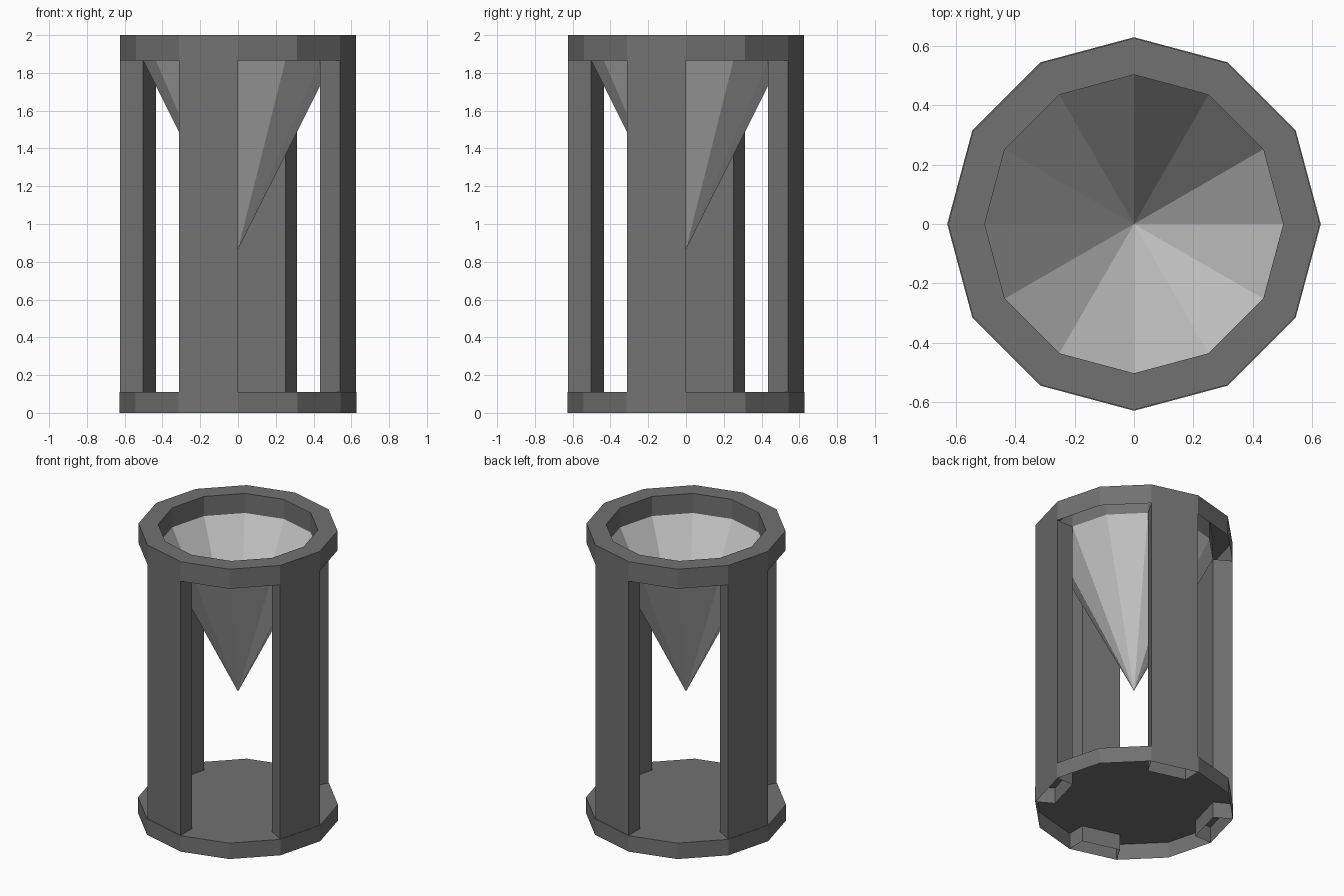
import bpy, bmesh
from math import cos, sin, radians

if "Cube" in bpy.data.objects:
    bpy.data.objects.remove(bpy.data.objects["Cube"])

N = 12
R_OUT, R_IN = 0.625, 0.502
RING_Z, TOP_Z, BASE_Z, TIP_Z = 1.865, 2.0, 0.11, 0.865

# Dark metal for the frame; the funnel stays plain grey
dark = bpy.data.materials.new("dark_metal")
dark.diffuse_color = (0.167, 0.167, 0.167, 1)
dark.use_nodes = True
dark.node_tree.nodes["Principled BSDF"].inputs["Base Color"].default_value = dark.diffuse_color


def pt(r, i, z):
    a = radians(30 * i)
    return (r * cos(a), r * sin(a), z)


def finish(bm, name, mat):
    me = bpy.data.meshes.new(name)
    bm.to_mesh(me)
    bm.free()
    if mat:
        me.materials.append(mat)
    ob = bpy.data.objects.new(name, me)
    bpy.context.collection.objects.link(ob)
    return ob


def lathe(name, profile, mat=None):
    """Revolve a (radius, z) profile in 12 flat sides; radius 0 closes to a point."""
    bm = bmesh.new()
    rows = []
    for r, z in profile:
        if r == 0:
            rows.append([bm.verts.new((0, 0, z))] * N)
        else:
            rows.append([bm.verts.new(pt(r, i, z)) for i in range(N)])
    for a, b in zip(rows, rows[1:]):
        for i in range(N):
            j = (i + 1) % N
            quad = list(dict.fromkeys((a[i], a[j], b[j], b[i])))
            bm.faces.new(quad)
    return finish(bm, name, mat)


# Top collar, open underneath
lathe("top_ring", [(R_OUT, RING_Z), (R_OUT, TOP_Z), (R_IN, TOP_Z), (R_IN, RING_Z)], dark)

# Funnel hanging from the collar, faces turned to its inside
lathe("funnel", [(R_IN, RING_Z), (0, TIP_Z)])

# Base plate with a skirt, hollow from below
lathe("base", [(R_OUT + 0.003, 0), (R_OUT + 0.003, BASE_Z), (0, BASE_Z)], dark)

# Four hollow pillars, one on every third side
for k, name in enumerate(("back_pillar", "left_pillar", "front_pillar", "right_pillar")):
    i = 2 + 3 * k
    bm = bmesh.new()
    corners = [(R_OUT, i), (R_OUT, i + 1), (R_IN, i + 1), (R_IN, i)]
    low = [bm.verts.new(pt(r, n, 0)) for r, n in corners]
    high = [bm.verts.new(pt(r, n, RING_Z)) for r, n in corners]
    for a in range(4):
        b = (a + 1) % 4
        bm.faces.new((low[a], low[b], high[b], high[a]))
    finish(bm, name, dark)
